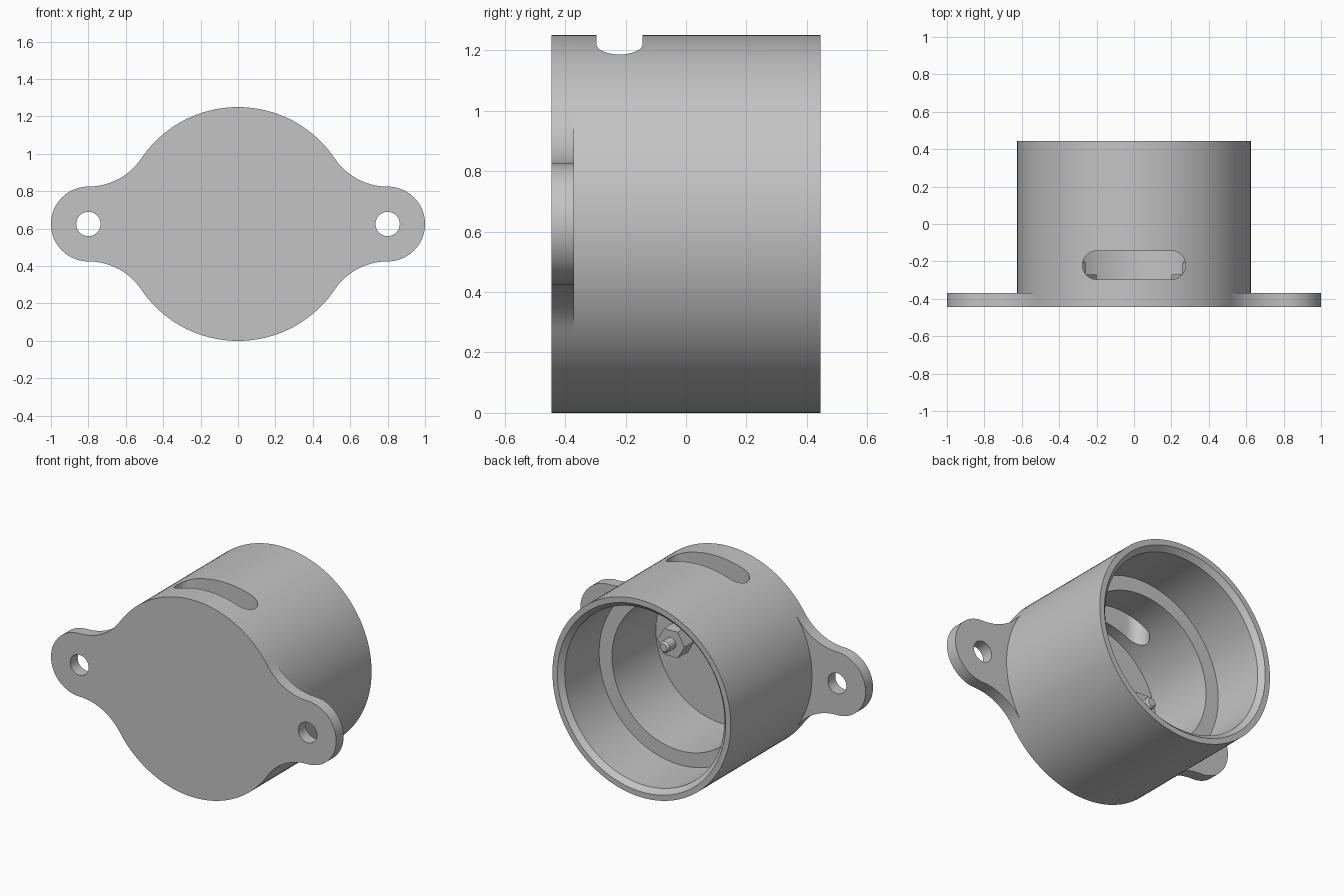
import bpy, bmesh, math
from mathutils import Vector, Matrix

cube = bpy.data.objects.get("Cube")
if cube:
    bpy.data.objects.remove(cube, do_unlink=True)

R, TAB_X, TAB_R = 0.625, 0.8, 0.2      # body radius, ear centre, ear radius
FRONT, FLOOR, BACK = -0.445, -0.37, 0.445
CZ = R                                 # height of the body axis

grey = bpy.data.materials.new("plain_grey")
grey.use_nodes = True
colour = (0.55, 0.55, 0.55, 1)
grey.diffuse_color = colour
grey.node_tree.nodes["Principled BSDF"].inputs["Base Color"].default_value = colour


def finish(name, bm):
    bmesh.ops.remove_doubles(bm, verts=bm.verts, dist=1e-5)
    bmesh.ops.recalc_face_normals(bm, faces=bm.faces)
    mesh = bpy.data.meshes.new(name)
    bm.to_mesh(mesh)
    bm.free()
    mesh.materials.append(grey)
    obj = bpy.data.objects.new(name, mesh)
    bpy.context.collection.objects.link(obj)
    return obj


def activate(obj):
    bpy.ops.object.select_all(action='DESELECT')
    obj.select_set(True)
    bpy.context.view_layer.objects.active = obj


def smooth(obj):
    activate(obj)
    bpy.ops.object.shade_smooth_by_angle(angle=math.radians(28))


def arc(cx, cy, r, a0, a1, n):
    return [(cx + r * math.cos(a0 + (a1 - a0) * i / n),
             cy + r * math.sin(a0 + (a1 - a0) * i / n)) for i in range(n + 1)]


def prism(name, outline, place, depth):
    """Extrude a 2D outline placed in space by a function."""
    bm = bmesh.new()
    face = bm.faces.new([bm.verts.new(place(u, v)) for u, v in outline])
    new = bmesh.ops.extrude_face_region(bm, geom=[face])["geom"]
    bmesh.ops.translate(bm, vec=depth, verts=[g for g in new if isinstance(g, bmesh.types.BMVert)])
    return finish(name, bm)


def lathe(name, profile, x=0, steps=128, closed=False):
    """Spin (radius, y) points round an axis along y."""
    bm = bmesh.new()
    verts = [bm.verts.new((r, y, 0)) for r, y in profile]
    edges = [bm.edges.new(p) for p in zip(verts, verts[1:])]
    if closed:
        edges.append(bm.edges.new((verts[-1], verts[0])))
    bmesh.ops.spin(bm, geom=verts + edges, cent=(0, 0, 0), axis=(0, 1, 0),
                   angle=2 * math.pi, steps=steps, use_merge=True)
    bmesh.ops.translate(bm, vec=(x, 0, CZ), verts=bm.verts)
    return finish(name, bm)


def cut(obj, cutter):
    activate(obj)
    mod = obj.modifiers.new("cut", 'BOOLEAN')
    mod.operation, mod.solver, mod.object = 'DIFFERENCE', 'EXACT', cutter
    bpy.ops.object.modifier_apply(modifier=mod.name)
    bpy.data.objects.remove(cutter, do_unlink=True)


# Mounting plate: round centre, two ears, blended by tangent fillets
fillet = (TAB_X ** 2 + TAB_R ** 2 - R ** 2) / (2 * (R - TAB_R))
meet = math.atan2(TAB_R + fillet, TAB_X)
quarter = arc(TAB_X, 0, TAB_R, 0, math.pi / 2, 20)
quarter += arc(TAB_X, TAB_R + fillet, fillet, -math.pi / 2, meet - math.pi, 20)[1:]
quarter += arc(0, 0, R, meet, math.pi / 2, 20)[1:]
half = quarter + [(-x, z) for x, z in reversed(quarter[:-1])]
outline = half + [(x, -z) for x, z in reversed(half[1:-1])]
plate = prism("mounting_plate", outline, lambda u, v: (u, FRONT, CZ + v), (0, FLOOR - FRONT, 0))
for side in (-1, 1):
    hole = arc(side * TAB_X, 0, 0.065, 0, 2 * math.pi, 40)[:-1]
    cut(plate, prism("hole_cutter", hole, lambda u, v: (u, FRONT - 0.1, CZ + v), (0, 0.3, 0)))
smooth(plate)

# Hollow body: narrow pocket, wide bore and chamfered mouth
body = lathe("housing_body", [(R, FLOOR), (R, BACK), (0.59, BACK), (0.56, BACK - 0.03),
                              (0.56, 0.07), (0.47, 0.07), (0.47, FLOOR)], closed=True)

# Rounded slot through the top wall
slot = arc(0.2, -0.22, 0.076, -math.pi / 2, math.pi / 2, 16)
slot += arc(-0.2, -0.22, 0.076, math.pi / 2, 1.5 * math.pi, 16)
cut(body, prism("slot_cutter", slot, lambda u, v: (u, v, CZ + 0.2), (0, 0, 0.6)))
smooth(body)

# Pair of hex nuts and studs on the floor
for side, label in ((1, "left"), (-1, "right")):
    x = side * 0.295
    hexagon = arc(x, 0, 0.095, 0, 2 * math.pi, 6)[:-1]
    prism(label + "_nut", hexagon, lambda u, v: (u, FLOOR, CZ + v), (0, 0.1, 0))
    smooth(lathe(label + "_stud", [(0.036, FLOOR), (0.036, -0.207), (0.025, -0.195), (0, -0.195)],
                 x=x, steps=32))
